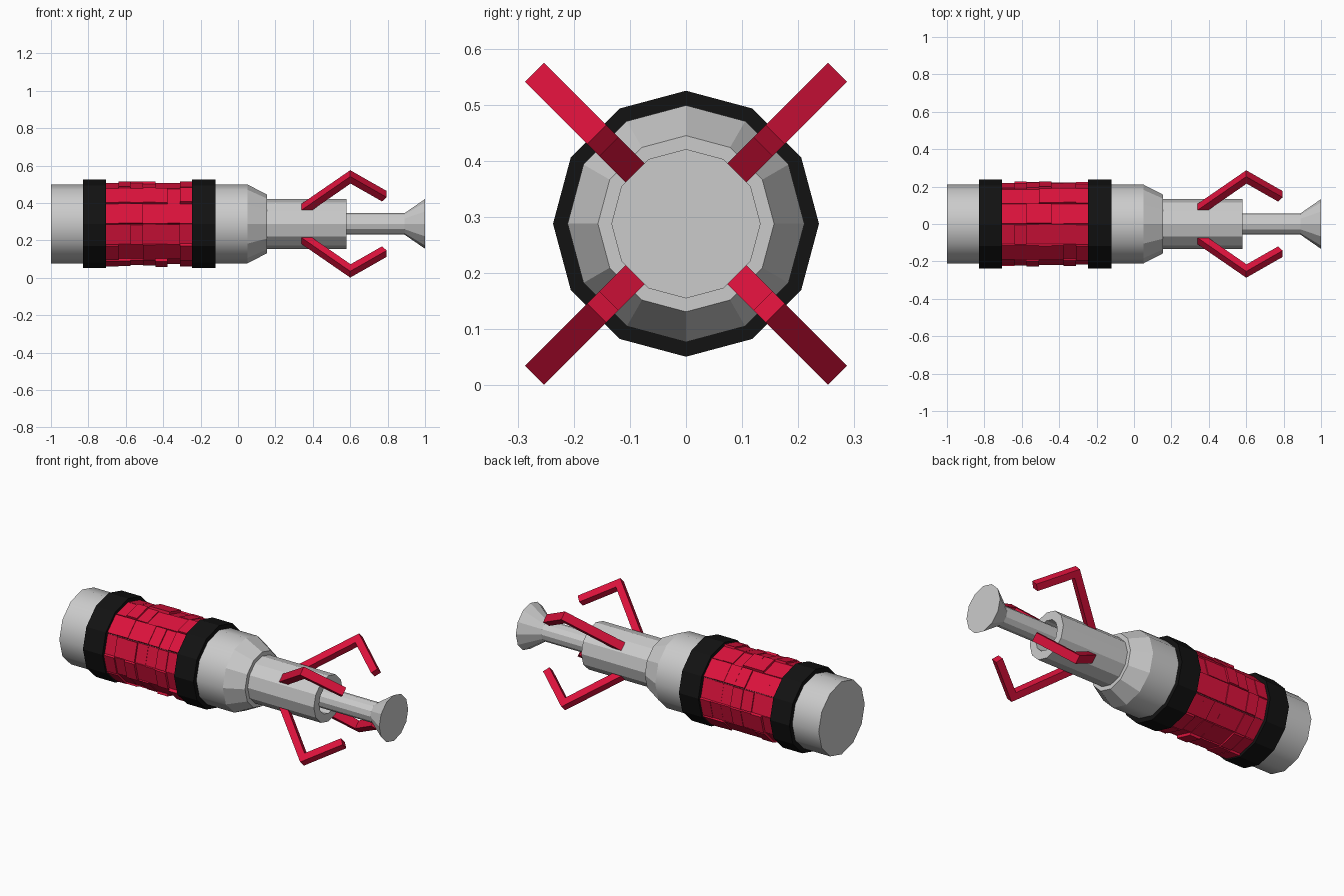
import bpy, bmesh, math, random
from mathutils import Vector

if "Cube" in bpy.data.objects:
    bpy.data.objects.remove(bpy.data.objects["Cube"])

random.seed(4)
CZ = 0.288     # height of the long axis
SIDES = 12


def material(name, rgb):
    m = bpy.data.materials.new(name)
    m.diffuse_color = (*rgb, 1)
    m.use_nodes = True
    m.node_tree.nodes["Principled BSDF"].inputs["Base Color"].default_value = m.diffuse_color
    return m


RED = material("red", (0.72, 0.006, 0.045))
BLACK = material("black", (0.006, 0.006, 0.006))


def ring_point(x, r, i):
    a = 2 * math.pi * i / SIDES
    return Vector((x, r * math.sin(a), CZ + r * math.cos(a)))


def finish(name, bm, mat=None, smooth=False):
    bmesh.ops.remove_doubles(bm, verts=bm.verts, dist=1e-5)
    bmesh.ops.recalc_face_normals(bm, faces=bm.faces)
    me = bpy.data.meshes.new(name)
    bm.to_mesh(me)
    bm.free()
    ob = bpy.data.objects.new(name, me)
    bpy.context.collection.objects.link(ob)
    if mat:
        me.materials.append(mat)
    if smooth:
        bpy.ops.object.select_all(action='DESELECT')
        ob.select_set(True)
        bpy.context.view_layer.objects.active = ob
        bpy.ops.object.shade_smooth_by_angle(angle=math.radians(35))
    return ob


def lathe(name, profile, mat=None, smooth=False, closed=False):
    """Turn an (x, radius) profile about the long axis, capping open ends."""
    bm = bmesh.new()
    rings = [[bm.verts.new(ring_point(x, r, i)) for i in range(SIDES)] for x, r in profile]
    pairs = list(zip(rings, rings[1:]))
    if closed:
        pairs.append((rings[-1], rings[0]))
    else:
        bm.faces.new(rings[0])
        bm.faces.new(rings[-1])
    for a, b in pairs:
        for i in range(SIDES):
            j = (i + 1) % SIDES
            bm.faces.new((a[i], a[j], b[j], b[i]))
    return finish(name, bm, mat, smooth)


# Grey handle, shoulder, emitter tube and inner rod
lathe("handle_body", [(-1, 0.211), (0.05, 0.211)], smooth=True)
lathe("shoulder_cone", [(0.05, 0.211), (0.155, 0.157)])
lathe("emitter_tube", [(0.15, 0.133), (0.58, 0.133), (0.58, 0.085), (0.42, 0.085)])
lathe("inner_rod", [(0.41, 0.057), (0.89, 0.057), (1.0, 0.133)])

# Black bands either side of the grip
for name, x0, x1 in (("rear_band", -0.83, -0.705), ("front_band", -0.245, -0.12)):
    lathe(name, [(x0, 0.205), (x0, 0.237), (x1, 0.237), (x1, 0.205)], BLACK, closed=True)

# Red grip: a grid of tiles raised by uneven amounts
bm = bmesh.new()
COLS, X0, X1 = 7, -0.705, -0.245
step = (X1 - X0) / COLS
for c in range(COLS):
    for i in range(SIDES):
        base = [ring_point(X0 + step * (c + dx), 0.209, i + di)
                for dx, di in ((0, 0), (1, 0), (1, 1), (0, 1))]
        mid = sum(base, Vector()) / 4
        out = Vector((0, mid.y, mid.z - CZ)).normalized() * random.uniform(0.004, 0.021)
        low = [bm.verts.new(p) for p in base]
        top = [bm.verts.new(p + out) for p in base]
        bm.faces.new(top)
        for k in range(4):
            n = (k + 1) % 4
            bm.faces.new((low[k], low[n], top[n], top[k]))
finish("grip_tiles", bm, RED)

# Four bent prongs: (x, radius) side outline extruded to the bar width
OUTLINE = [(0.325, 0.114), (0.60, 0.382), (0.795, 0.225),
           (0.77, 0.194), (0.602, 0.329), (0.353, 0.085)]
for q in range(4):
    a = math.pi / 4 + q * math.pi / 2
    radial = Vector((0, math.sin(a), math.cos(a)))
    side = Vector((0, math.cos(a), -math.sin(a))) * 0.024
    bm = bmesh.new()
    faces = []
    for s in (-1, 1):
        faces.append([bm.verts.new(Vector((x, 0, CZ)) + radial * r + side * s) for x, r in OUTLINE])
        bm.faces.new(faces[-1])
    n = len(OUTLINE)
    for k in range(n):
        j = (k + 1) % n
        bm.faces.new((faces[0][k], faces[0][j], faces[1][j], faces[1][k]))
    finish(f"prong_{q + 1}", bm, RED)
